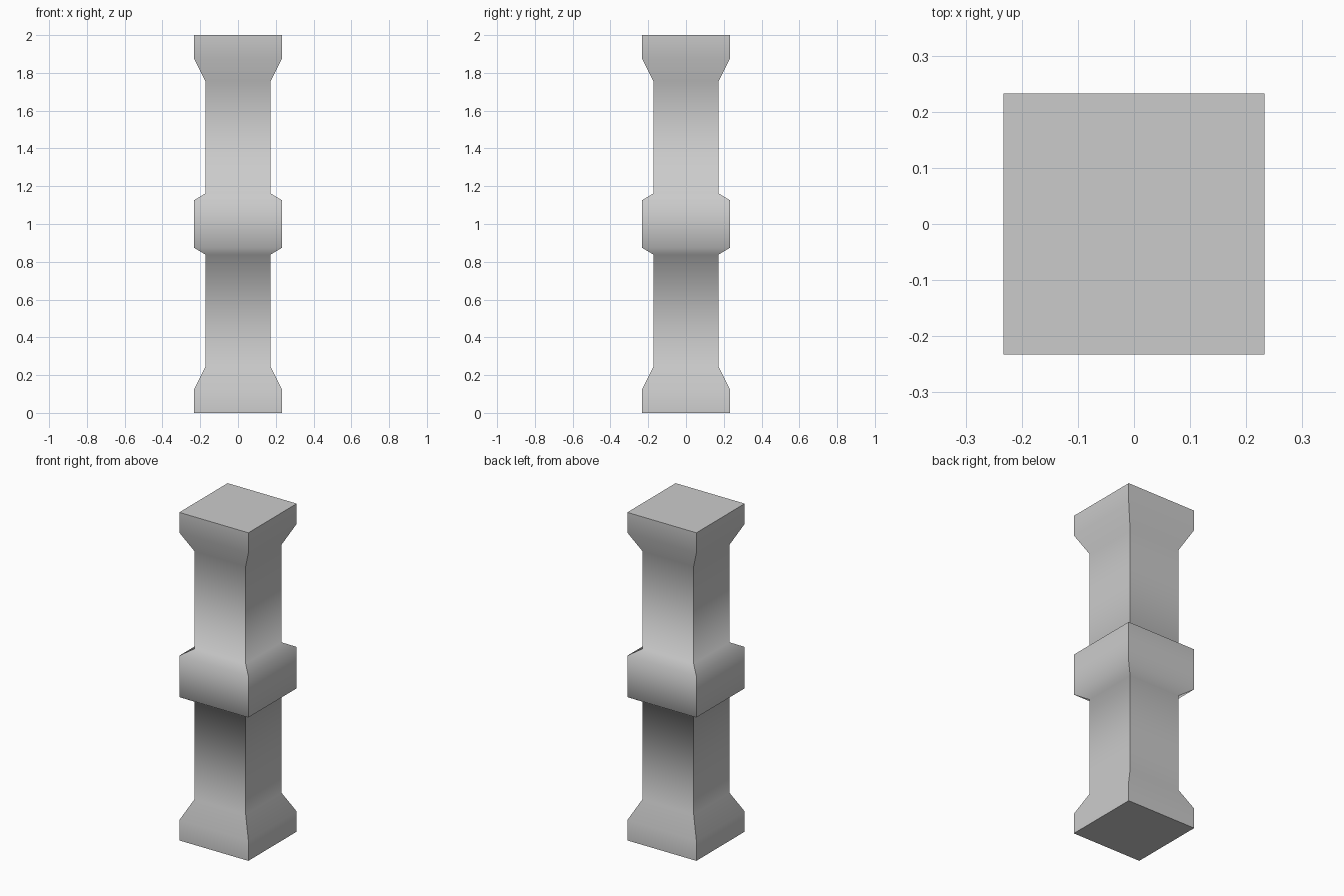
import bpy, bmesh

if "Cube" in bpy.data.objects:
    bpy.data.objects.remove(bpy.data.objects["Cube"])

WIDE, SLIM = 0.233, 0.172
# Lower half of the post profile: (half width, height); mirrored about z = 1
lower = [(WIDE, 0.0), (WIDE, 0.123), (SLIM, 0.245), (SLIM, 0.838), (WIDE, 0.874)]
profile = lower + [(r, 2.0 - z) for r, z in reversed(lower)]

bm = bmesh.new()

# Square rings stacked along the profile
rings = [[bm.verts.new((sx * r, sy * r, z))
          for sx, sy in ((-1, -1), (1, -1), (1, 1), (-1, 1))]
         for r, z in profile]

# Side walls, shaded smoothly along the height with crisp corner edges
for a, b in zip(rings, rings[1:]):
    for i in range(4):
        j = (i + 1) % 4
        bm.faces.new((a[i], a[j], b[j], b[i])).smooth = True
        bm.edges.get((a[i], b[i])).smooth = False

# Flat bottom and top caps
for cap in (rings[0][::-1], rings[-1]):
    face = bm.faces.new(cap)
    for edge in face.edges:
        edge.smooth = False

bmesh.ops.recalc_face_normals(bm, faces=bm.faces)
mesh = bpy.data.meshes.new("square_post")
bm.to_mesh(mesh)
bm.free()
bpy.context.collection.objects.link(bpy.data.objects.new("square_post", mesh))
